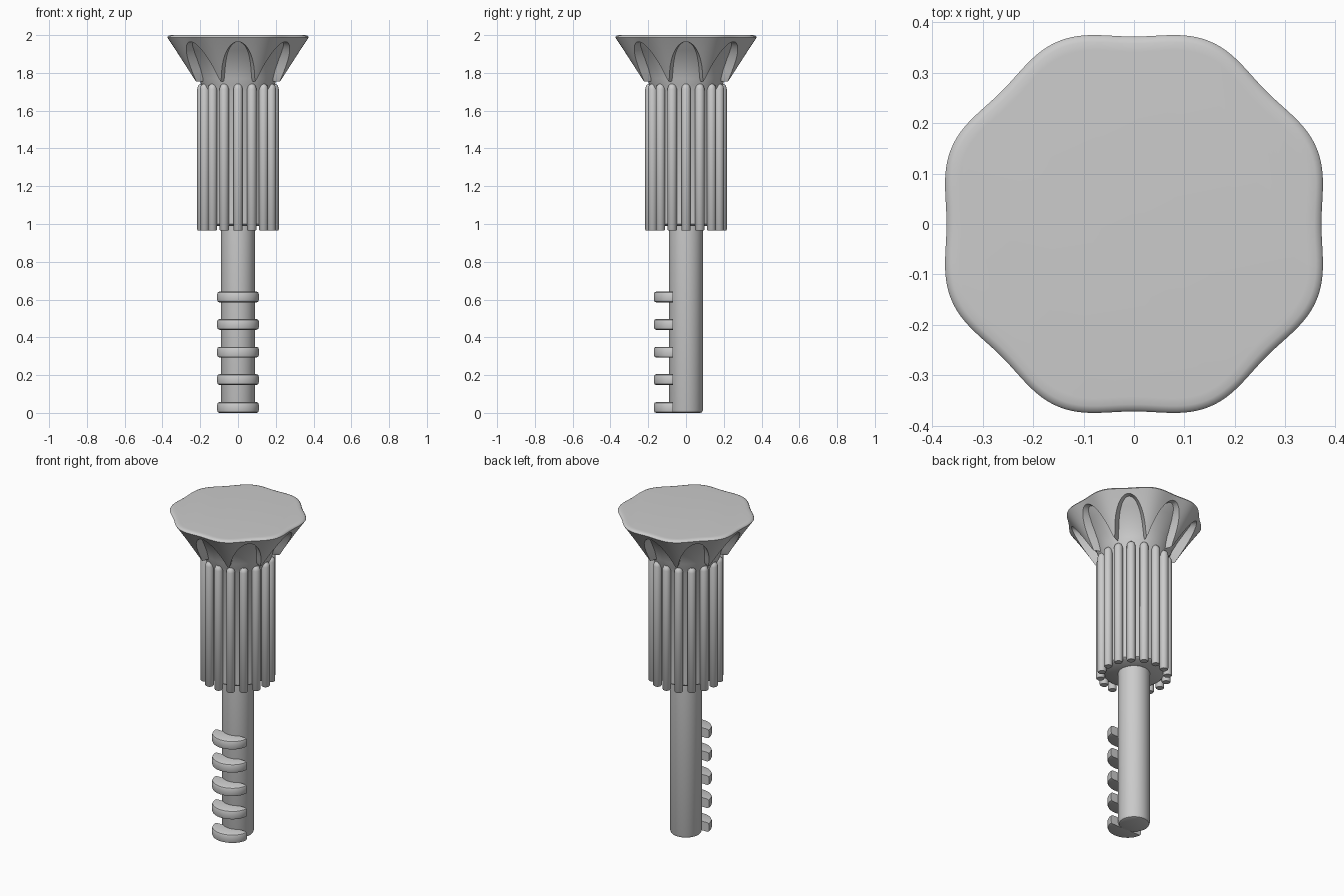
import bpy, bmesh
from math import pi, cos, sin, radians

if "Cube" in bpy.data.objects:
    bpy.data.objects.remove(bpy.data.objects["Cube"])


def finish(bm, name, angle=40):
    bmesh.ops.recalc_face_normals(bm, faces=bm.faces)
    me = bpy.data.meshes.new(name)
    bm.to_mesh(me)
    bm.free()
    ob = bpy.data.objects.new(name, me)
    bpy.context.collection.objects.link(ob)
    bpy.ops.object.select_all(action='DESELECT')
    ob.select_set(True)
    bpy.context.view_layer.objects.active = ob
    bpy.ops.object.shade_smooth_by_angle(angle=radians(angle))
    return ob


def skin(bm, rings, closed_caps=True):
    """Join equal-length vertex rings with quads."""
    n = len(rings[0])
    for a, b in zip(rings, rings[1:]):
        for i in range(n):
            j = (i + 1) % n
            bm.faces.new((a[i], a[j], b[j], b[i]))
    if closed_caps:
        bm.faces.new(rings[0])
        bm.faces.new(rings[-1])


def lathe(bm, profile, n, cx=0, cy=0):
    rings = [[bm.verts.new((cx + r * cos(2 * pi * i / n), cy + r * sin(2 * pi * i / n), z))
              for i in range(n)] for r, z in profile]
    skin(bm, rings)


# Shaft with softly rounded foot
bm = bmesh.new()
lathe(bm, [(0.075, 0), (0.085, 0.004), (0.09, 0.016), (0.09, 1.05)], 48)
finish(bm, "shaft")

# Handle core, flaring up behind the arches
core = [(0.165, 0.99), (0.178, 1.0), (0.178, 1.70), (0.195, 1.735), (0.203, 1.77),
        (0.222, 1.82), (0.25, 1.87), (0.285, 1.92), (0.325, 1.965), (0.335, 1.98)]
bm = bmesh.new()
lathe(bm, core, 64)
finish(bm, "handle_core")

# Ring of grip rods with domed tops
bm = bmesh.new()
for k in range(16):
    a = 2 * pi * k / 16
    lathe(bm, [(0.021, 0.965), (0.025, 0.97), (0.025, 1.715), (0.02, 1.732), (0.01, 1.741)],
          16, 0.191 * cos(a), 0.191 * sin(a))
finish(bm, "grip_rods")


# Flared rounded-octagon head with eight arched openings
def core_radius(z):
    for (r0, z0), (r1, z1) in zip(core, core[1:]):
        if z0 <= z <= z1:
            return r0 + (r1 - r0) * (z - z0) / (z1 - z0)
    return core[-1][0]


def head_radius(d, z):
    s = (z - 1.755) / 0.235
    return (0.228 + 0.145 * (0.9 * s + 0.1 * s * s)) * (1 + 0.0275 * (1 - cos(8 * d)))


bm = bmesh.new()
N, STEPS = 192, 8
columns = []
for i in range(N):
    a = 2 * pi * i / N
    d = (a + pi / 8) % (pi / 4) - pi / 8
    t = min(abs(d) / (pi / 8), 0.96)
    low = 1.755 + 0.21 * (1 - (t / 0.96) ** 2)
    pts = [(core_radius(low) - 0.008, low)]
    for k in range(STEPS + 1):
        z = low + (1.988 - low) * k / STEPS
        pts.append((head_radius(d, z), z))
    rim = head_radius(d, 1.988)
    pts += [(rim - 0.004, 1.995), (rim - 0.014, 1.999), (rim - 0.03, 2.0)]
    columns.append([bm.verts.new((r * cos(a), r * sin(a), z)) for r, z in pts])
skin(bm, [list(ring) for ring in zip(*columns)], closed_caps=False)
bm.faces.new([c[-1] for c in columns])
finish(bm, "flared_head")

# Half-oval teeth down the front of the shaft
bm = bmesh.new()
for z in (0, 0.148, 0.293, 0.44, 0.585):
    rings = []
    for inset, h in ((0.012, 0), (0.003, 0.004), (0, 0.012), (0, 0.045), (0.003, 0.053), (0.012, 0.057)):
        rings.append([bm.verts.new(((0.11 - inset) * cos(pi * i / 24),
                                    -0.07 - (0.1 - inset) * sin(pi * i / 24), z + h))
                      for i in range(25)])
    skin(bm, rings)
finish(bm, "teeth")
